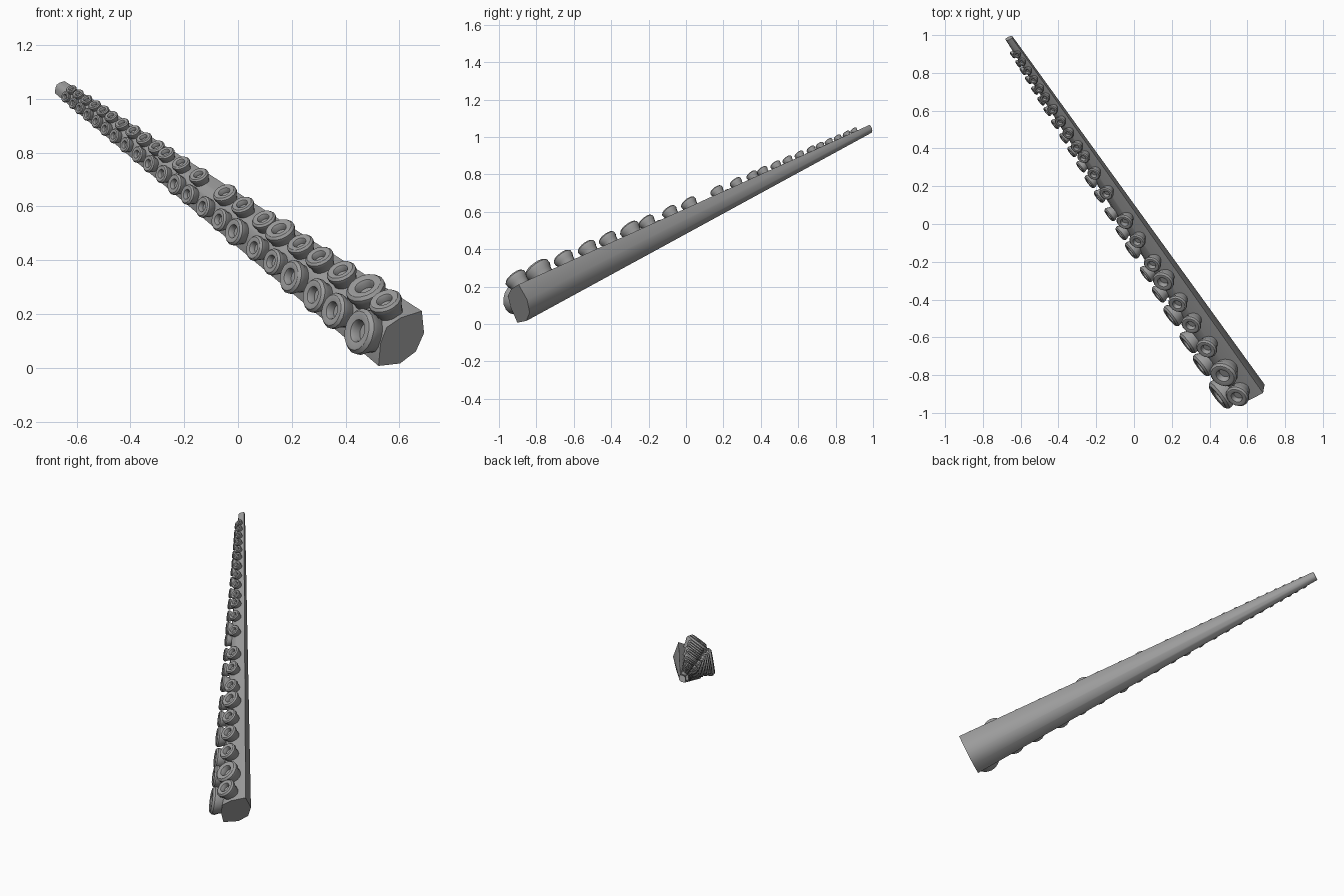
import bpy, bmesh, math
from mathutils import Vector, Matrix

if "Cube" in bpy.data.objects:
    bpy.data.objects.remove(bpy.data.objects["Cube"])

skin = bpy.data.materials.new("grey_skin")
skin.diffuse_color = (0.33, 0.33, 0.33, 1)
skin.use_nodes = True
skin.node_tree.nodes["Principled BSDF"].inputs["Base Color"].default_value = skin.diffuse_color

# Arm frame: base and tip centres, axis, cupped-side normal and side-to-side direction
BASE, TIP = Vector((0.592, -0.91, 0.118)), Vector((-0.665, 0.98, 1.045))
LENGTH = (TIP - BASE).length
AXIS = (TIP - BASE).normalized()
left = Vector((0, 0, 1)).cross(AXIS).normalized()
upper = AXIS.cross(left)
ang = math.radians(32)
FRONT = left * math.cos(ang) + upper * math.sin(ang)
SIDE = upper * math.cos(ang) - left * math.sin(ang)


def taper(s):
    return 1 - 0.78 * s / LENGTH


def finish(bm, name, angle):
    bmesh.ops.recalc_face_normals(bm, faces=bm.faces)
    mesh = bpy.data.meshes.new(name)
    bm.to_mesh(mesh)
    bm.free()
    mesh.materials.append(skin)
    ob = bpy.data.objects.new(name, mesh)
    bpy.context.collection.objects.link(ob)
    bpy.ops.object.select_all(action='DESELECT')
    ob.select_set(True)
    bpy.context.view_layer.objects.active = ob
    bpy.ops.object.shade_smooth_by_angle(angle=math.radians(angle))
    return ob


def skin_rings(bm, rings):
    for a, b in zip(rings, rings[1:]):
        for i in range(len(a)):
            j = (i + 1) % len(a)
            bm.faces.new((a[i], a[j], b[j], b[i]))
    bm.faces.new(rings[0])
    bm.faces.new(rings[-1])


# Tapered eight-sided arm, rounded behind and flatter on the cupped side
half = [(-0.092, 0.072), (-0.018, 0.13), (0.042, 0.06)]
section = [(-0.116, 0)] + half + [(0.066, 0)] + [(n, -w) for n, w in reversed(half)]
bm = bmesh.new()
rings = []
for s in (0, LENGTH):
    rings.append([bm.verts.new(BASE + AXIS * s + (FRONT * n + SIDE * w) * taper(s))
                  for n, w in section])
skin_rings(bm, rings)
finish(bm, "tentacle_arm", 60)

# Sucker: turned cup with a stalk, bevelled rim and recessed centre (radius, height)
CUP = [(0.72, -1.3), (0.86, -0.6), (1.0, -0.3), (1.0, -0.08), (0.86, 0.08),
       (0.78, 0.1), (0.5, 0.04), (0.42, -0.1), (0.4, -0.4)]
SIDES = 16


def sucker(bm, s, side, size):
    k = taper(s)
    centre = BASE + AXIS * s + (FRONT * 0.1 + SIDE * (0.077 * side)) * k
    tilt = math.radians(22)
    normal = FRONT * math.cos(tilt) + SIDE * (side * math.sin(tilt))
    across = AXIS.cross(normal)
    r = (0.064 - 0.045 * s / LENGTH) * size
    rings = []
    for pr, ph in CUP:
        rings.append([bm.verts.new(centre + normal * (ph * r)
                      + (AXIS * math.cos(t) + across * math.sin(t)) * (pr * r))
                      for t in (2 * math.pi * i / SIDES for i in range(SIDES))])
    skin_rings(bm, rings)


# Two rows of suckers: distance along the arm, and the unusually large ones
upper_row = [.07, .215, .39, .55, .69, .84, .955, 1.11, 1.24, 1.43, 1.56, 1.67,
             1.74, 1.83, 1.91, 1.99, 2.07, 2.13, 2.19, 2.25, 2.31, 2.36]
lower_row = [.08, .28, .43, .61, .755, .89, 1.05, 1.165, 1.29, 1.41, 1.51, 1.61,
             1.71, 1.80, 1.895, 1.98, 2.05, 2.12, 2.19, 2.25, 2.30, 2.36]
rows = [("upper_suckers", upper_row, 1, {1: 1.25, 5: 1.2, 8: 1.1}),
        ("lower_suckers", lower_row, -1, {0: 1.38, 1: 1.15, 2: 1.15, 3: 1.2, 6: 1.15, 10: 1.1})]
for name, stations, side, big in rows:
    bm = bmesh.new()
    for i, s in enumerate(stations):
        sucker(bm, s, side, big.get(i, 1.0))
    finish(bm, name, 30)
